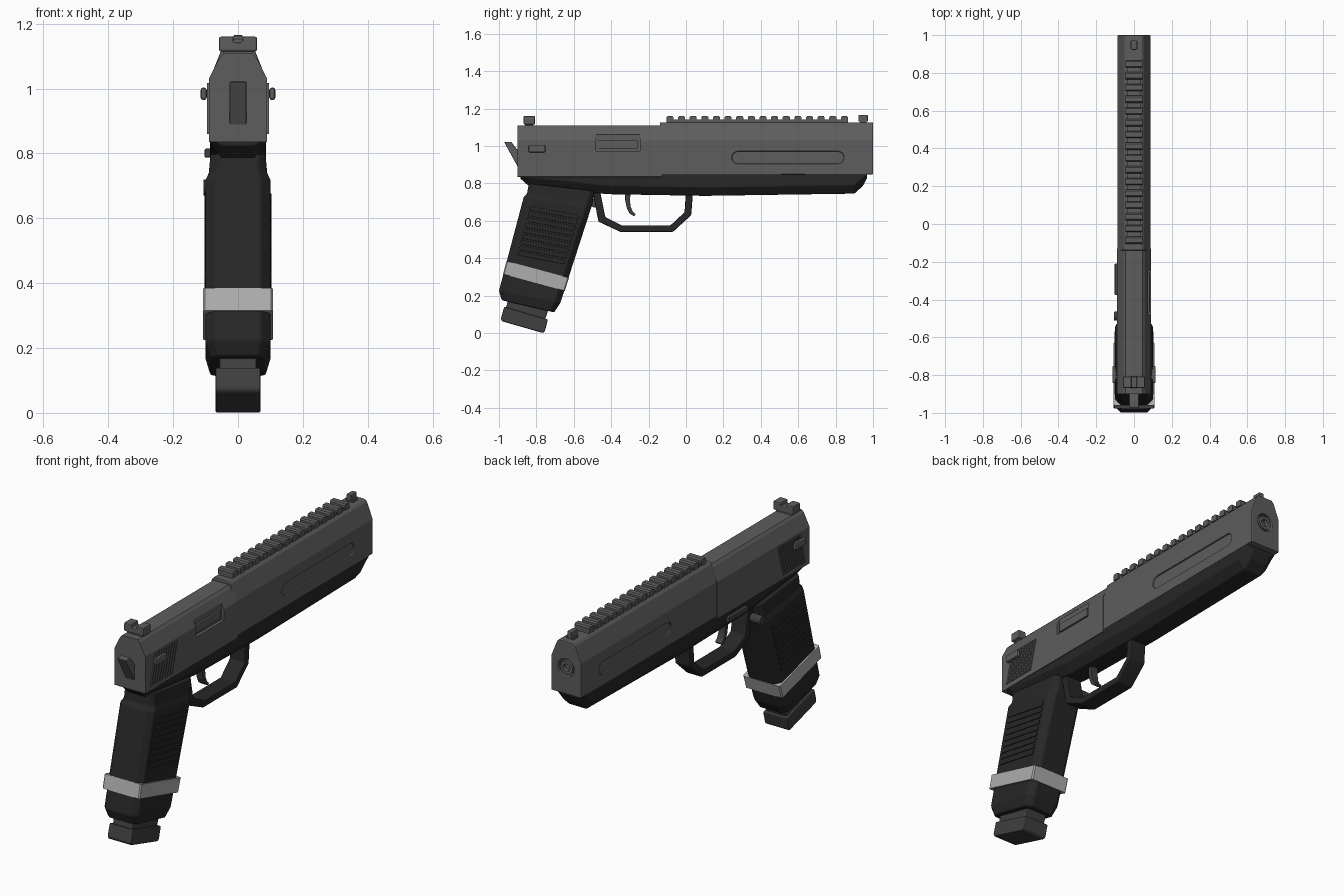
import bpy, bmesh, math
from mathutils import Vector

if "Cube" in bpy.data.objects:
    bpy.data.objects.remove(bpy.data.objects["Cube"])


def material(name, v):
    m = bpy.data.materials.new(name)
    m.diffuse_color = (v, v, v, 1)
    m.use_nodes = True
    m.node_tree.nodes["Principled BSDF"].inputs["Base Color"].default_value = m.diffuse_color
    return m


STEEL, BLACK = material("dark_steel", 0.11), material("black_polymer", 0.02)
BRIGHT, DARK = material("bright_band", 0.42), material("charcoal", 0.05)


def loft(name, sections, mat, bevel=0.0):
    """Skin a list of equal-length point loops and cap both ends."""
    bm = bmesh.new()
    rings = [[bm.verts.new(p) for p in s] for s in sections]
    n = len(rings[0])
    for a, b in zip(rings, rings[1:]):
        for i in range(n):
            bm.faces.new((a[i], a[(i + 1) % n], b[(i + 1) % n], b[i]))
    bm.faces.new(rings[0])
    bm.faces.new(rings[-1])
    bmesh.ops.recalc_face_normals(bm, faces=bm.faces)
    me = bpy.data.meshes.new(name)
    bm.to_mesh(me)
    bm.free()
    ob = bpy.data.objects.new(name, me)
    bpy.context.collection.objects.link(ob)
    me.materials.append(mat)
    if bevel:
        mod = ob.modifiers.new("bevel", 'BEVEL')
        mod.width, mod.segments, mod.limit_method = bevel, 2, 'ANGLE'
    return ob


def prism(name, profile, x0, x1, mat, bevel=0.0):
    """Extrude a (y, z) profile across x."""
    return loft(name, [[(x, y, z) for y, z in profile] for x in (x0, x1)], mat, bevel)


def box(name, x, y, z, mat, bevel=0.0):
    return prism(name, [(y[0], z[0]), (y[1], z[0]), (y[1], z[1]), (y[0], z[1])], x[0], x[1], mat, bevel)


def circle_y(name, r, y0, y1, z, mat, n=24):
    ang = [2 * math.pi * i / n for i in range(n)]
    return loft(name, [[(r * math.cos(a), y, z + r * math.sin(a)) for a in ang] for y in (y0, y1)], mat)


def cut(ob, cutter):
    mod = ob.modifiers.new("cut", 'BOOLEAN')
    mod.operation, mod.object, mod.solver = 'DIFFERENCE', cutter, 'EXACT'
    bpy.context.view_layer.objects.active = ob
    bpy.ops.object.modifier_apply(modifier=mod.name)
    bpy.data.objects.remove(cutter)


def add_bevel(ob, w):
    mod = ob.modifiers.new("bevel", 'BEVEL')
    mod.width, mod.segments, mod.limit_method = w, 2, 'ANGLE'


def slide_section(y, hw, zb, zt):
    half = [(hw, zb), (hw, 1.03), (hw - 0.033, zt - 0.012), (hw - 0.045, zt)]
    return [(x, y, z) for x, z in half] + [(-x, y, z) for x, z in reversed(half)]


# Slide: rear and longer front section
rear = loft("rear_slide", [slide_section(y, 0.09, 0.835, 1.108) for y in (-0.9, -0.13)], STEEL)
front = loft("front_slide", [slide_section(y, 0.087, 0.848, 1.125) for y in (-0.14, 1.0)], STEEL)

# Ejection port on the right side only
cut(rear, box("port_cutter", (0.074, 0.2), (-0.48, -0.245), (0.972, 1.06), STEEL))
box("ejection_port_block", (0.03, 0.084), (-0.468, -0.258), (0.985, 1.03), STEEL, 0.004)


# Rounded side slots and muzzle opening
def stadium(y0, y1, zc, r, n=8):
    pts = []
    for c, start in ((y1 - r, -90), (y0 + r, 90)):
        for i in range(n + 1):
            a = math.radians(start + 180 * i / n)
            pts.append((c + r * math.cos(a), zc + r * math.sin(a)))
    return pts


for s in (1, -1):
    cut(front, prism("slot_cutter", stadium(0.245, 0.845, 0.938, 0.033), s * 0.079, s * 0.2, STEEL))
cut(front, circle_y("muzzle_cutter", 0.047, 0.975, 1.1, 0.985, STEEL))
barrel = circle_y("barrel", 0.036, 0.8, 0.997, 0.985, STEEL)
cut(barrel, circle_y("bore_cutter", 0.02, 0.85, 1.1, 0.985, STEEL))
for ob in (rear, front):
    add_bevel(ob, 0.004)

# Slanted rear serrations and safety levers, mirrored
for s in (1, -1):
    for i in range(9):
        y = -0.862 + i * 0.0215
        prism("serration", [(y, 0.86), (y + 0.011, 0.86), (y + 0.053, 1.018), (y + 0.042, 1.018)],
              s * 0.08, s * 0.095, STEEL)
    box("safety_stem", (s * 0.08, s * 0.1), (-0.82, -0.77), (0.972, 0.995), STEEL)
    box("safety_lever", (s * 0.097, s * 0.115), (-0.842, -0.752), (0.965, 1.003), STEEL, 0.007)

# Top rail with cross teeth
box("rail_base", (-0.037, 0.037), (-0.105, 0.865), (1.118, 1.142), STEEL)
for i in range(16):
    y = -0.105 + i * 0.0622
    prism("rail_tooth", [(y, 1.128), (y + 0.038, 1.128), (y + 0.038, 1.153), (y + 0.032, 1.16),
                         (y + 0.006, 1.16), (y, 1.153)], -0.044, 0.044, STEEL)

# Sights
box("front_sight_base", (-0.02, 0.02), (0.93, 0.965), (1.115, 1.135), STEEL)
box("front_sight", (-0.014, 0.014), (0.922, 0.972), (1.13, 1.166), STEEL, 0.005)
box("rear_sight_foot", (-0.045, 0.045), (-0.86, -0.815), (1.1, 1.12), STEEL)
sight = box("rear_sight", (-0.058, 0.058), (-0.868, -0.808), (1.115, 1.16), STEEL)
cut(sight, box("notch_cutter", (-0.014, 0.014), (-0.9, -0.78), (1.142, 1.2), STEEL))
add_bevel(sight, 0.005)

# Hammer
prism("hammer", [(-0.972, 1.02), (-0.935, 1.022), (-0.89, 0.965), (-0.88, 0.875), (-0.895, 0.88)],
      -0.026, 0.026, STEEL, 0.004)


# Frame under the slide, chamfered along the bottom
def frame_section(y, zb):
    zc = min(zb + 0.045, 0.845)
    half = [(0.05, zb), (0.086, zc), (0.086, 0.85)]
    return [(x, y, z) for x, z in half] + [(-x, y, z) for x, z in reversed(half)]


stations = [(-0.885, 0.825), (-0.84, 0.785), (-0.6, 0.762), (-0.42, 0.742), (0.1, 0.733),
            (0.9, 0.745), (0.945, 0.785), (0.968, 0.828)]
loft("frame", [frame_section(y, z) for y, z in stations], BLACK, 0.004)


# Grip: chamfered sections given by rear point, front point and half width
def grip_section(r, f, hw, c):
    r, f = Vector((0, *r)), Vector((0, *f))
    d = (f - r).normalized() * c
    half = [(r, hw - c), (r + d, hw), (f - d, hw), (f, hw - c)]
    return [(x, p.y, p.z) for p, x in half] + [(-x, p.y, p.z) for p, x in reversed(half)]


loft("grip", [grip_section((-0.985, 0.175), (-0.705, 0.11), 0.085, 0.025),
              grip_section((-1.0, 0.225), (-0.672, 0.16), 0.1, 0.03),
              grip_section((-0.868, 0.725), (-0.51, 0.66), 0.1, 0.03),
              grip_section((-0.85, 0.745), (-0.5, 0.69), 0.09, 0.028),
              grip_section((-0.84, 0.80), (-0.49, 0.76), 0.085, 0.02)], BLACK, 0.006)

# Horizontal ribs on both grip sides
low_r, low_f = Vector((-1.0, 0.225)), Vector((-0.672, 0.16))
top_r, top_f = Vector((-0.868, 0.725)), Vector((-0.51, 0.66))
for i in range(9):
    t = 0.40 + i * 0.06
    quad = []
    for tt, ks in ((t, (0.13, 0.87)), (t + 0.042, (0.87, 0.13))):
        r, f = low_r.lerp(top_r, tt), low_f.lerp(top_f, tt)
        quad += [tuple(r.lerp(f, k)) for k in ks]
    for s in (1, -1):
        prism("grip_rib", quad, s * 0.09, s * 0.104, BLACK, 0.003)

# Bright band around the grip
loft("grip_band", [grip_section((-0.978, 0.315), (-0.648, 0.225), 0.108, 0.006),
                   grip_section((-0.96, 0.385), (-0.626, 0.295), 0.108, 0.006)], BRIGHT)

# Magazine neck and base plate
prism("magazine_neck", [(-0.935, 0.24), (-0.965, 0.125), (-0.757, 0.065), (-0.715, 0.18)],
      -0.058, 0.058, DARK, 0.006)
prism("magazine_base", [(-0.972, 0.14), (-0.99, 0.075), (-0.983, 0.062), (-0.765, 0.0),
                        (-0.755, 0.008), (-0.738, 0.072)], -0.07, 0.07, DARK, 0.006)

# Trigger guard strap
outer = [(-0.5, 0.76), (-0.468, 0.595), (-0.35, 0.54), (-0.07, 0.54), (0.028, 0.63), (0.038, 0.76)]
inner = [(-0.46, 0.76), (-0.432, 0.62), (-0.342, 0.575), (-0.083, 0.575), (-0.008, 0.645), (0.0, 0.76)]
loft("trigger_guard", [[(-0.045, *o), (0.045, *o), (0.045, *i), (-0.045, *i)]
                       for o, i in zip(outer, inner)], BLACK, 0.006)

# Curved trigger
back = [(-0.325, 0.76), (-0.325, 0.71), (-0.317, 0.67), (-0.303, 0.64), (-0.278, 0.623)]
face = [(-0.295, 0.76), (-0.3, 0.71), (-0.296, 0.675), (-0.286, 0.65), (-0.268, 0.633)]
loft("trigger", [[(-0.02, *a), (0.02, *a), (0.02, *b), (-0.02, *b)]
                 for a, b in zip(back, face)], DARK, 0.003)

# Left side controls: slide stop and magazine release
box("slide_stop", (-0.103, -0.08), (-0.375, -0.21), (0.787, 0.815), DARK, 0.005)
prism("magazine_release", stadium(-0.512, -0.464, 0.695, 0.024), -0.106, -0.03, DARK, 0.003)
